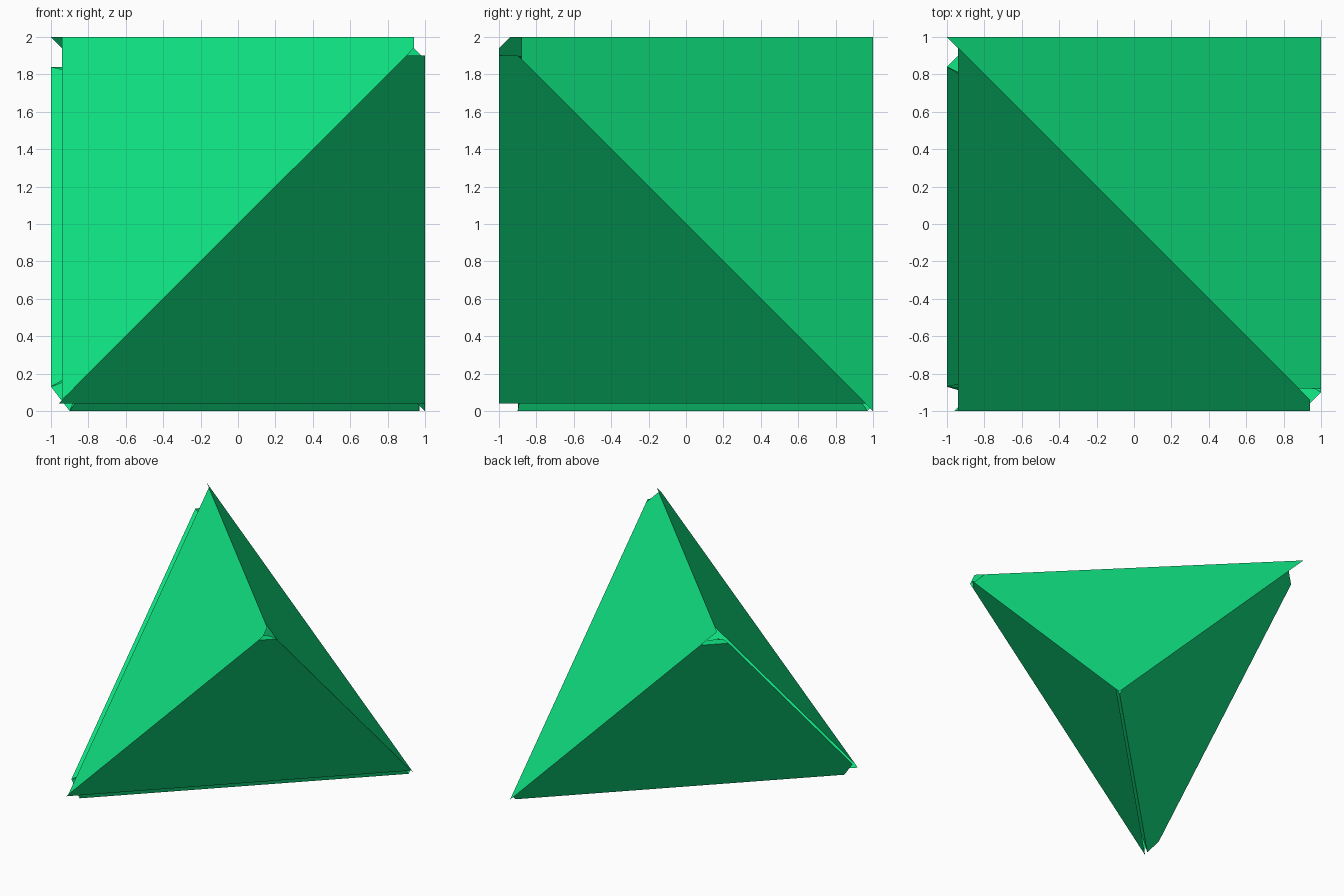
import bpy, bmesh, math
from mathutils import Vector as V

if "Cube" in bpy.data.objects:
    bpy.data.objects.remove(bpy.data.objects["Cube"])

mat = bpy.data.materials.new("green_card")
mat.diffuse_color = (0.005, 0.8, 0.23, 1)
mat.use_nodes = True
mat.node_tree.nodes["Principled BSDF"].inputs["Base Color"].default_value = mat.diffuse_color

# Tetrahedron corners on alternate corners of a cube
A, B, C, D = V((-1, -1, 0)), V((1, -1, 2)), V((-1, 1, 2)), V((1, 1, 0))
CENTRE = (A + B + C + D) / 4


def at(p, q, axis, value):
    """Point on edge p-q where the given axis has the given value."""
    return p.lerp(q, (value - p[axis]) / (q[axis] - p[axis]))


def sheet(name, polys):
    bm = bmesh.new()
    for poly in polys:
        bm.faces.new([bm.verts.new(p) for p in poly])
    bmesh.ops.remove_doubles(bm, verts=bm.verts, dist=1e-4)
    bmesh.ops.recalc_face_normals(bm, faces=bm.faces)
    # the largest face must look away from the middle
    big = max(bm.faces, key=lambda f: f.calc_area())
    if big.normal.dot(big.calc_center_median() - CENTRE) < 0:
        bmesh.ops.reverse_faces(bm, faces=bm.faces)
    me = bpy.data.meshes.new(name)
    bm.to_mesh(me)
    bm.free()
    me.materials.append(mat)
    ob = bpy.data.objects.new(name, me)
    bpy.context.collection.objects.link(ob)
    bpy.context.view_layer.objects.active = ob
    ob.select_set(True)
    bpy.ops.object.shade_smooth_by_angle(angle=math.radians(100))
    ob.select_set(False)


def flap(p, q, offset, taper):
    """Tapered tab hanging from edge p-q."""
    d = (q - p).normalized() * taper
    return [p, q, q + offset - d, p + offset + d]


def strips(edge1, edge2, axis, values):
    """Bands across a face between two edges, cut at axis values."""
    rows = [(at(*edge1, axis, v), at(*edge2, axis, v)) for v in values]
    return [[a, b, d, c] for (a, b), (c, d) in zip(rows, rows[1:])]


# Upper left face: creases near both trimmed ends
sheet("upper_left_face",
      strips((A, B), (C, B), 0, (-0.94, -0.86, 0.86, 0.94)))

# Lower front face: trimmed base, tucked-in top corner
low = strips((A, B), (D, B), 2, (0.04, 0.11, 1.78, 1.9))
low.append(flap(at(A, B, 2, 1.9), at(D, B, 2, 1.9), V((-0.07, 0.07, -0.01)), 0.02))
sheet("lower_front_face", low)

# Upper right face: tucked-in corner only
up = strips((C, B), (D, B), 1, (1, -0.72, -0.88))
up.append(flap(at(C, B, 1, -0.88), at(D, B, 1, -0.88), V((-0.07, 0.01, -0.07)), 0.02))
sheet("upper_right_face", up)

# Back face with clipped corners, and tabs tucked under its neighbours
a1, a2 = at(A, C, 1, -0.87), at(A, D, 1, -0.9)
c1, c2 = at(A, C, 2, 1.84), at(C, D, 2, 1.84)
d1, d2 = at(A, D, 0, 0.97), at(C, D, 0, 0.97)
sheet("back_face", [
    [a1, c1, c2, d2, d1, a2],
    flap(a1, c1, V((2, -1, 1)) * 0.07 + V((1, 1, -1)) * 0.04, 0.1),
    flap(a2, d1, V((1, -1, 2)) * 0.07 + V((-1, 1, 1)) * 0.03, 0.1),
    flap(c1, c2, V((0.06, -0.06, 0)), 0.03),
    flap(a1, a2, V((0.05, 0, 0.05)), 0.03),
])
